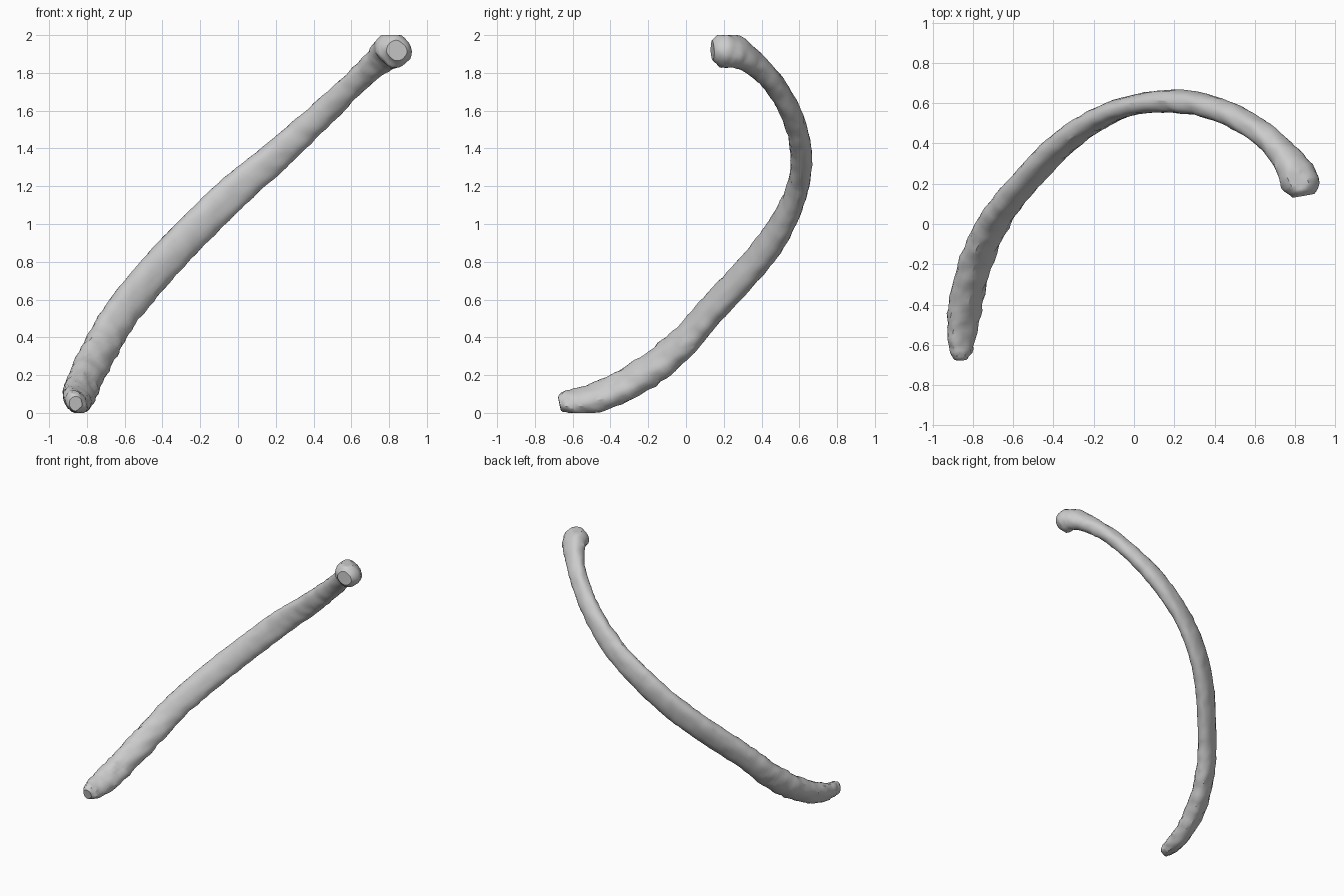
import bpy, bmesh, math
from mathutils import Vector, noise

cube = bpy.data.objects.get("Cube")
if cube:
    bpy.data.objects.remove(cube)

# Centre line of the rib: x, y, z, wide size, thin size
STATIONS = [
    (-.86, -.67, .05, .07, .07),
    (-.86, -.62, .06, .13, .10),
    (-.845, -.45, .09, .18, .13),
    (-.79, -.20, .22, .19, .14),
    (-.70, 0, .39, .19, .13),
    (-.60, .14, .55, .19, .12),
    (-.40, .36, .79, .19, .12),
    (-.20, .51, 1.0, .19, .11),
    (0, .59, 1.19, .18, .10),
    (.20, .61, 1.36, .165, .11),
    (.40, .575, 1.54, .145, .11),
    (.60, .475, 1.73, .13, .11),
    (.73, .36, 1.85, .145, .12),
    (.80, .265, 1.91, .19, .15),
    (.83, .19, 1.92, .185, .17),
    (.84, .14, 1.92, .11, .10),
]
SIDES, STEPS = 24, 9
PLANE_NORMAL = Vector((-.69, -.17, .70)).normalized()


def spline(a, b, c, d, t):
    return .5 * (2*b + (c-a)*t + (2*a - 5*b + 4*c - d)*t*t + (3*b - a - 3*c + d)*t**3)


def sample_path():
    out = []
    last = len(STATIONS) - 1
    for i in range(last):
        rows = [STATIONS[min(max(i+k, 0), last)] for k in (-1, 0, 1, 2)]
        for s in range(STEPS):
            out.append([spline(*vals, s / STEPS) for vals in zip(*rows)])
    out.append(list(STATIONS[-1]))
    return out


# Sweep a slightly squared oval along the curve, with a bumpy bone surface
path = sample_path()
centres = [Vector(p[:3]) for p in path]
bm = bmesh.new()
rings = []
for i, p in enumerate(path):
    tangent = (centres[min(i+1, len(path)-1)] - centres[max(i-1, 0)]).normalized()
    wide = (PLANE_NORMAL - tangent * PLANE_NORMAL.dot(tangent)).normalized()
    thin = tangent.cross(wide)
    rough = .010 if centres[i].z < .4 else .006
    ring = []
    for k in range(SIDES):
        a = math.tau * k / SIDES
        c, s = math.cos(a), math.sin(a)
        u = math.copysign(abs(c)**.9, c) * p[3] / 2
        v = math.copysign(abs(s)**.9, s) * p[4] / 2
        offset = wide * u + thin * v
        co = centres[i] + offset
        bump = noise.noise(co * 16) + .6 * noise.noise(co * 40)
        co += offset.normalized() * bump * rough
        co.z = min(max(co.z, 0), 2)
        ring.append(bm.verts.new(co))
    rings.append(ring)
for r0, r1 in zip(rings, rings[1:]):
    for k in range(SIDES):
        n = (k + 1) % SIDES
        bm.faces.new((r0[k], r0[n], r1[n], r1[k]))

# Close both ends
bm.faces.new(rings[0][::-1])
bm.faces.new(rings[-1])
bmesh.ops.recalc_face_normals(bm, faces=bm.faces)

mesh = bpy.data.meshes.new("rib_bone")
bm.to_mesh(mesh)
bm.free()
rib = bpy.data.objects.new("rib_bone", mesh)
bpy.context.collection.objects.link(rib)

# Plain grey bone colour
mat = bpy.data.materials.new("bone_grey")
mat.use_nodes = True
colour = (.6, .6, .6, 1)
mat.diffuse_color = colour
for node in mat.node_tree.nodes:
    if node.type == 'BSDF_PRINCIPLED':
        node.inputs["Base Color"].default_value = colour
mesh.materials.append(mat)

bpy.context.view_layer.objects.active = rib
rib.select_set(True)
bpy.ops.object.shade_smooth_by_angle(angle=math.radians(30))
